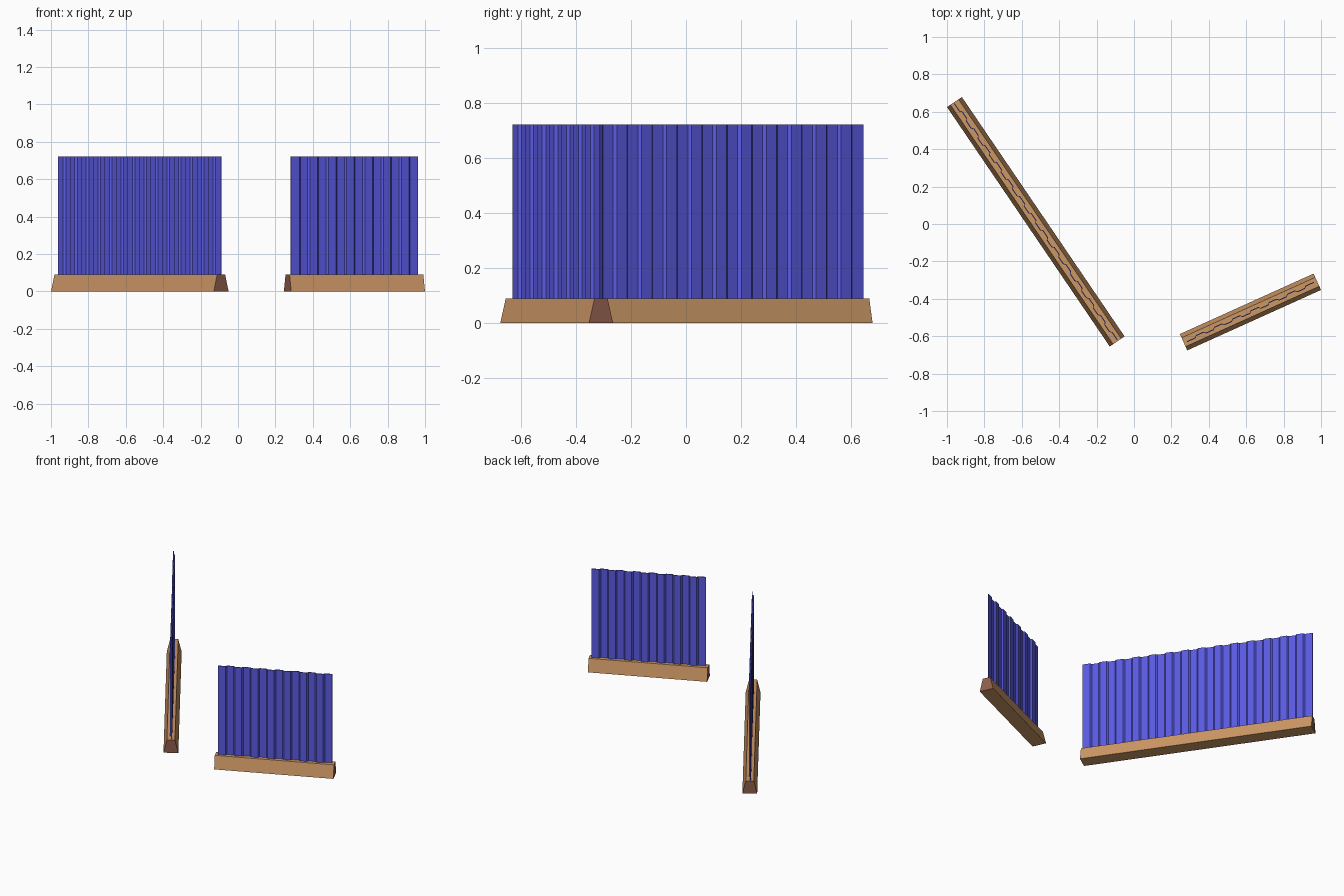
import bpy, bmesh, math
from mathutils import Matrix, Vector

if "Cube" in bpy.data.objects:
    bpy.data.objects.remove(bpy.data.objects["Cube"])


def material(name, rgb):
    m = bpy.data.materials.new(name)
    m.diffuse_color = (*rgb, 1)
    m.use_nodes = True
    m.node_tree.nodes["Principled BSDF"].inputs["Base Color"].default_value = m.diffuse_color
    return m


TAN = material("tan_base", (0.60, 0.31, 0.13))
BROWN = material("brown_base_end", (0.27, 0.11, 0.07))
BLUE = material("blue_sheet", (0.10, 0.10, 0.75))


def extrude_profile(name, points, offset, mats):
    """Face through the points, extruded by offset."""
    bm = bmesh.new()
    face = bm.faces.new([bm.verts.new(p) for p in points])
    ext = bmesh.ops.extrude_face_region(bm, geom=[face], use_keep_orig=True)
    verts = [g for g in ext["geom"] if isinstance(g, bmesh.types.BMVert)]
    bmesh.ops.translate(bm, verts=verts, vec=Vector(offset))
    bmesh.ops.recalc_face_normals(bm, faces=bm.faces)
    if len(mats) > 1:
        for f in bm.faces:
            f.material_index = int(abs(f.normal.x) > 0.9)
    me = bpy.data.meshes.new(name)
    bm.to_mesh(me)
    bm.free()
    for m in mats:
        me.materials.append(m)
    ob = bpy.data.objects.new(name, me)
    bpy.context.collection.objects.link(ob)
    return ob


def barrier(name, start, end, sheet_length, flats):
    a, b = Vector((*start, 0)), Vector((*end, 0))
    d = b - a
    length = d.length
    place = Matrix.Translation((a + b) / 2) @ Matrix.Rotation(math.atan2(d.y, d.x), 4, 'Z')

    # Tapered base with square-cut ends
    x = -length / 2
    base = extrude_profile(name + "_base",
                           [(x, -0.048, 0), (x, 0.048, 0), (x, 0.026, 0.09), (x, -0.026, 0.09)],
                           (length, 0, 0), [TAN, BROWN])
    base.matrix_world = place

    # Corrugated sheet with alternating raised and sunk strips
    pitch, slope, amp, half = sheet_length / flats, 0.005, 0.005, 0.0025
    line = []
    for i in range(flats):
        x0 = -sheet_length / 2 + i * pitch
        y = amp if i % 2 else -amp
        line += [(x0 + (slope if i else 0), y),
                 (x0 + pitch - (slope if i < flats - 1 else 0), y)]
    outline = [(px, py - half, 0.09) for px, py in line]
    outline += [(px, py + half, 0.09) for px, py in reversed(line)]
    sheet = extrude_profile(name + "_sheet", outline, (0, 0, 0.632), [BLUE])
    sheet.matrix_world = place


barrier("long_barrier", (-0.96, 0.652), (-0.09, -0.628), 1.535, 28)
barrier("short_barrier", (0.265, -0.632), (0.98, -0.309), 0.75, 14)
